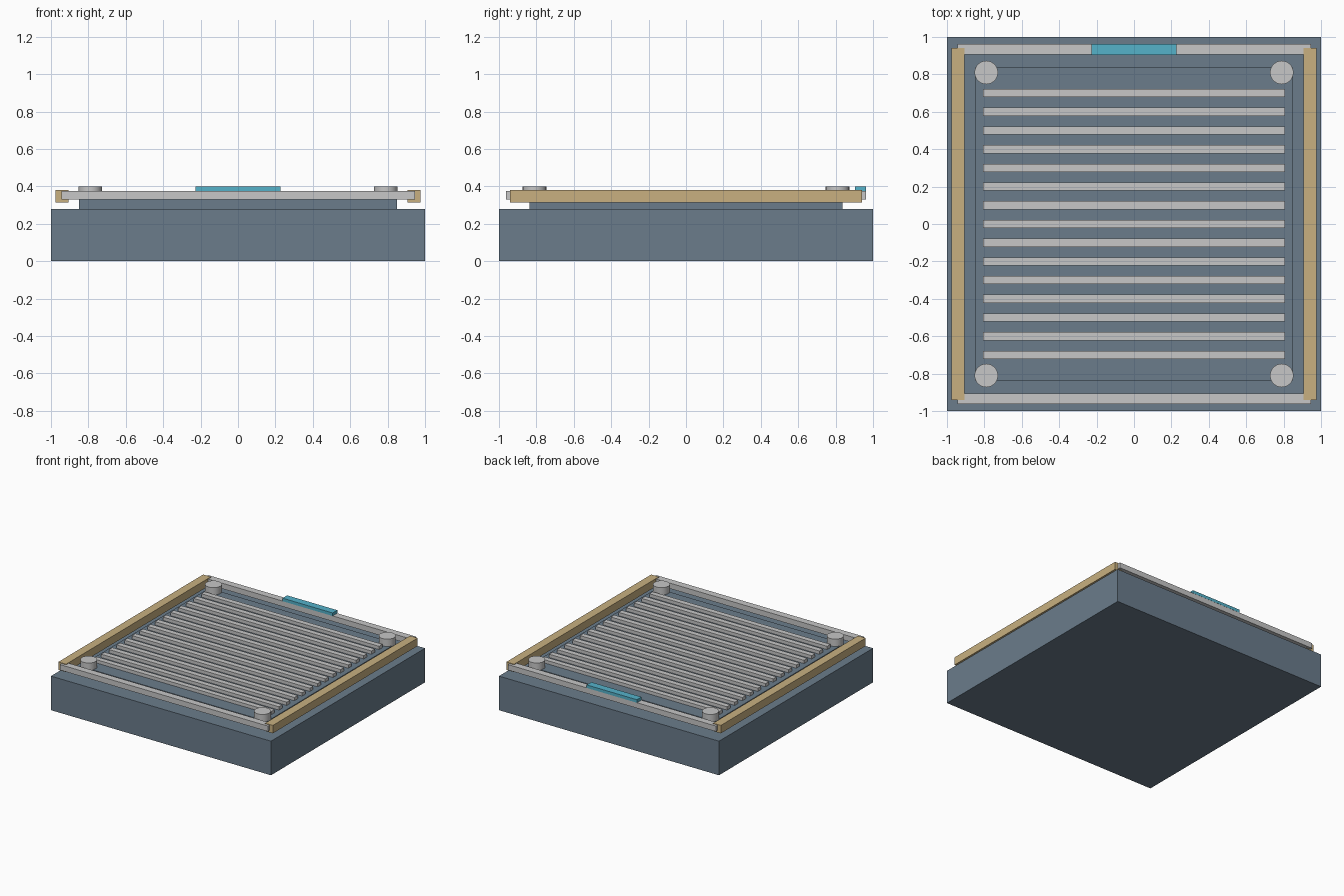
import bpy

cube = bpy.data.objects.get("Cube")
if cube:
    bpy.data.objects.remove(cube, do_unlink=True)


def material(name, rgb):
    mat = bpy.data.materials.new(name)
    mat.use_nodes = True
    mat.diffuse_color = (*rgb, 1)
    mat.node_tree.nodes["Principled BSDF"].inputs["Base Color"].default_value = (*rgb, 1)
    return mat


slate = material("slate blue", (0.145, 0.202, 0.26))
silver = material("light grey", (0.57, 0.57, 0.57))
tan = material("tan", (0.578, 0.434, 0.216))
teal = material("teal", (0.09, 0.445, 0.591))


def box(name, mat, x, y, z):
    """Box from (min, max) ranges on each axis."""
    spans = (x, y, z)
    bpy.ops.mesh.primitive_cube_add(size=1, location=[(a + b) / 2 for a, b in spans])
    obj = bpy.context.object
    obj.name = name
    obj.scale = [b - a for a, b in spans]
    bpy.ops.object.transform_apply(location=False, rotation=False, scale=True)
    obj.data.materials.append(mat)
    return obj


# Base block and raised deck
BASE_TOP, DECK_TOP = 0.28, 0.34
box("base", slate, (-1, 1), (-1, 1), (0, BASE_TOP))
box("deck", slate, (-0.85, 0.85), (-0.838, 0.838), (BASE_TOP, DECK_TOP))

# Row of slats across the deck
for i in range(15):
    y = (i - 7) * 0.1
    box(f"slat_{i + 1}", silver, (-0.808, 0.808), (y - 0.022, y + 0.022), (DECK_TOP, 0.367))

# Frame rails around the deck
for name, s in (("front", -1), ("back", 1)):
    box(f"{name}_rail", silver, (-0.945, 0.945), sorted((s * 0.905, s * 0.962)), (0.33, 0.375))
for name, s in (("right", -1), ("left", 1)):
    box(f"{name}_rail", tan, sorted((s * 0.905, s * 0.975)), (-0.94, 0.94), (0.315, 0.38))

# Coloured tab on the back rail
box("back_tab", teal, (-0.228, 0.228), (0.903, 0.963), (0.375, 0.4))

# Corner pegs
for side, sx in (("right", -1), ("left", 1)):
    for end, sy in (("front", -1), ("back", 1)):
        bpy.ops.mesh.primitive_cylinder_add(
            vertices=24, radius=0.063, depth=0.4 - DECK_TOP,
            location=(sx * 0.79, sy * 0.81, (0.4 + DECK_TOP) / 2))
        peg = bpy.context.object
        peg.name = f"{end}_{side}_peg"
        peg.data.materials.append(silver)
        bpy.ops.object.shade_smooth_by_angle()
